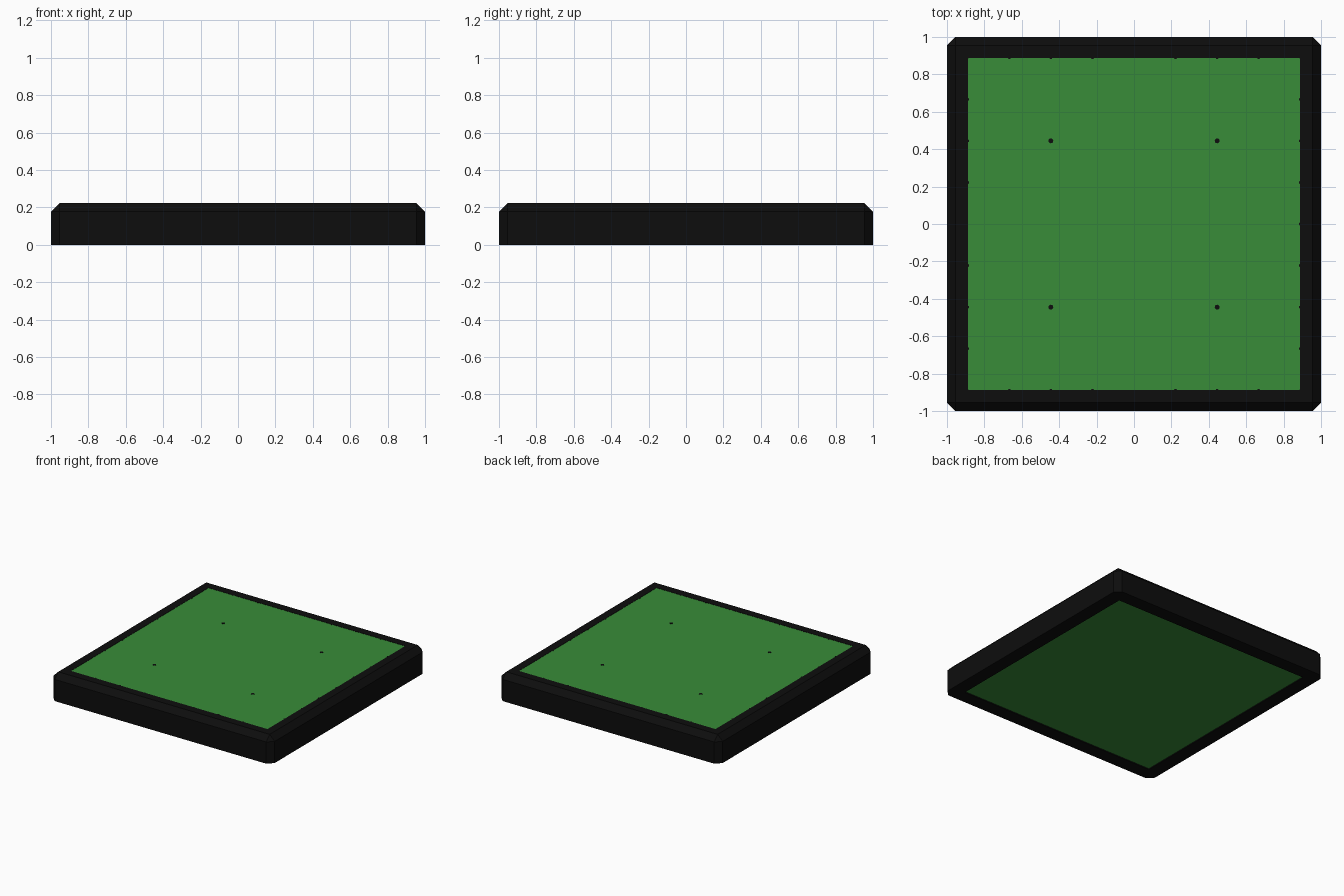
import bpy, bmesh

if "Cube" in bpy.data.objects:
    bpy.data.objects.remove(bpy.data.objects["Cube"])

H, TOP, C, IN = 1.0, 0.222, 0.045, 0.889   # outer half, height, chamfer, playing field half
CELL = IN / 4


def material(name, rgb):
    m = bpy.data.materials.new(name)
    m.diffuse_color = (*rgb, 1)
    m.use_nodes = True
    m.node_tree.nodes["Principled BSDF"].inputs["Base Color"].default_value = m.diffuse_color
    return m


BLACK = material("black", (0.004, 0.004, 0.004))
GREEN = material("felt green", (0.04, 0.262, 0.04))


def finish(bm, name, mat):
    bmesh.ops.remove_doubles(bm, verts=bm.verts, dist=1e-5)
    bmesh.ops.recalc_face_normals(bm, faces=bm.faces)
    me = bpy.data.meshes.new(name)
    bm.to_mesh(me)
    bm.free()
    me.materials.append(mat)
    ob = bpy.data.objects.new(name, me)
    bpy.context.collection.objects.link(ob)
    return ob


def ring(bm, h, c, z):
    """Square ring of half size h with corners cut by c."""
    k = h - c
    pts = [(h, -k), (h, k), (k, h), (-k, h), (-h, k), (-h, -k), (-k, -h), (k, -h)]
    return [bm.verts.new((x, y, z)) for x, y in pts]


# Frame: chamfered outer walls, flat rim, open centre
bm = bmesh.new()
I = IN - 0.0005
rings = [ring(bm, H, C, 0), ring(bm, H, C, TOP - C), ring(bm, H - C, 0, TOP),
         ring(bm, I, 0.006, TOP), ring(bm, I, 0.006, 0)]
for a, b in zip(rings, rings[1:] + rings[:1]):
    for i in range(8):
        j = (i + 1) % 8
        bm.faces.new((a[i], a[j], b[j], b[i]))
finish(bm, "frame", BLACK)

# Green playing field, nearly flush with the frame above and below
bm = bmesh.new()
lo, hi = ring(bm, IN, 0.006, 0.008), ring(bm, IN, 0.006, TOP - 0.002)
bm.faces.new(lo)
bm.faces.new(hi)
for i in range(8):
    j = (i + 1) % 8
    bm.faces.new((lo[i], lo[j], hi[j], hi[i]))
finish(bm, "playing_field", GREEN)


def dot(name, x, y, r):
    bm = bmesh.new()
    bmesh.ops.create_cone(bm, cap_ends=True, segments=12, radius1=r, radius2=r, depth=0.003)
    ob = finish(bm, name, BLACK)
    ob.location = (x, y, TOP - 0.0015)


# Four marker dots on the field
for sx in (-1, 1):
    for sy in (-1, 1):
        dot("marker_dot", sx * 2 * CELL, sy * 2 * CELL, 0.013)

# Tiny line ends along the edges
for s in (-1, 1):
    for k in (-3, -2, -1, 1, 2, 3):
        dot("edge_mark", k * CELL, s * IN, 0.008)
        dot("edge_mark", s * IN, k * CELL, 0.008)
dot("edge_mark", IN, 0, 0.008)
